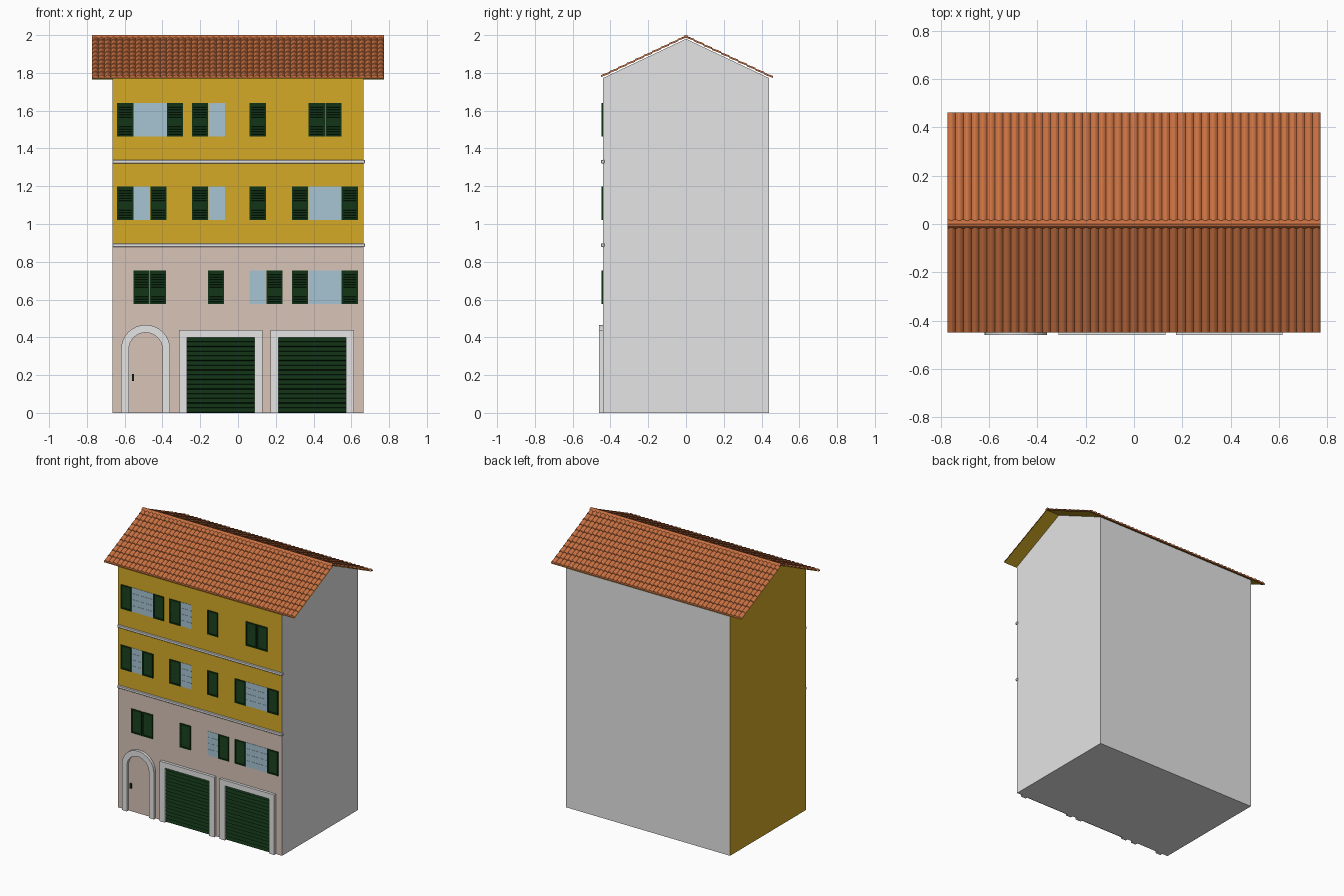
import bpy, bmesh, math

if "Cube" in bpy.data.objects:
    bpy.data.objects.remove(bpy.data.objects["Cube"])

def mat(name, r, g, b):
    m = bpy.data.materials.new(name)
    m.diffuse_color = (r, g, b, 1)
    m.use_nodes = True
    m.node_tree.nodes["Principled BSDF"].inputs["Base Color"].default_value = m.diffuse_color
    return m

GREY = mat("plaster grey", 0.78, 0.78, 0.78)
OCHRE = mat("ochre wall", 0.66, 0.40, 0.02)
PINK = mat("pink beige wall", 0.68, 0.55, 0.47)
GREEN = mat("dark green", 0.005, 0.03, 0.007)
GLASS = mat("pale blue glass", 0.39, 0.56, 0.65)
TILE = mat("terracotta", 0.60, 0.17, 0.055)

HX, HY, BAND1, BAND2 = 0.665, 0.44, 0.888, 1.33
RIDGE, SLOPE = 1.985, 0.472            # underside line of the roof

def finish(name, bm, *mats, fix=True):
    if fix:
        bmesh.ops.recalc_face_normals(bm, faces=bm.faces[:])
    me = bpy.data.meshes.new(name)
    bm.to_mesh(me)
    bm.free()
    for m in mats:
        me.materials.append(m)
    ob = bpy.data.objects.new(name, me)
    bpy.context.collection.objects.link(ob)
    return ob

def box(bm, x0, x1, y0, y1, z0, z1):
    vs = bmesh.ops.create_cube(bm, size=1)["verts"]
    for v in vs:
        v.co.x = x0 if v.co.x < 0 else x1
        v.co.y = y0 if v.co.y < 0 else y1
        v.co.z = z0 if v.co.z < 0 else z1

def louvres(bm, x0, x1, z0, z1, n, yin, yout):
    """Sawtooth slats, each leaning outwards at its lower edge."""
    h = (z1 - z0) / n
    for i in range(n):
        a, b = z0 + i * h, z0 + (i + 1) * h
        prof = [(yin, a), (yout, a + 0.15 * h), (yin, b)]
        L = [bm.verts.new((x0, y, z)) for y, z in prof]
        R = [bm.verts.new((x1, y, z)) for y, z in prof]
        bm.faces.new(L)
        bm.faces.new(R[::-1])
        for k in range(3):
            bm.faces.new((L[k], R[k], R[(k + 1) % 3], L[(k + 1) % 3]))

# ---- house body: gable profile extruded along x, coloured by direction
bm = bmesh.new()
eave = RIDGE - 0.005 - SLOPE * HY
prof = [(-HY, 0), (HY, 0), (HY, eave), (0, RIDGE - 0.005), (-HY, eave), (-HY, BAND1)]
f = bm.faces.new([bm.verts.new((-HX, y, z)) for y, z in prof])
ext = bmesh.ops.extrude_face_region(bm, geom=[f])
for v in ext["geom"]:
    if isinstance(v, bmesh.types.BMVert):
        v.co.x = HX
bmesh.ops.recalc_face_normals(bm, faces=bm.faces[:])
for f in bm.faces:
    if f.normal.x < -0.9:
        f.material_index = 1
    elif f.normal.y < -0.9:
        f.material_index = 1 if f.calc_center_median().z > BAND1 else 2
finish("house_body", bm, GREY, OCHRE, PINK)

# ---- string courses
for i, z in enumerate((BAND1, BAND2)):
    bm = bmesh.new()
    box(bm, -HX, HX + 0.007, -0.45, -0.432, z - 0.01, z + 0.01)
    bmesh.ops.bevel(bm, geom=bm.edges[:], offset=0.003, segments=1, affect='EDGES')
    finish(f"string_course_{i + 1}", bm, GREY)

# ---- door and garage surrounds
def surround(name, outer, inner, y0=-0.46, y1=-0.439):
    bm = bmesh.new()
    rings = [[bm.verts.new((x, y, z)) for x, z in p]
             for p, y in ((outer, y0), (inner, y0), (inner, y1), (outer, y1))]
    for a in range(4):
        p, q = rings[a], rings[(a + 1) % 4]
        for k in range(len(outer) - 1):
            bm.faces.new((p[k], p[k + 1], q[k + 1], q[k]))
    for e in (0, -1):
        bm.faces.new([r[e] for r in rings])
    finish(name, bm, GREY)

def arch(cx, r, spring, n=16):
    pts = [(cx - r * math.cos(math.pi * k / n), spring + r * math.sin(math.pi * k / n))
           for k in range(n + 1)]
    return [(cx - r, 0)] + pts + [(cx + r, 0)]

def portal(x0, x1, z):
    return [(x0, 0), (x0, z), (x1, z), (x1, 0)]

surround("door_surround", arch(-0.489, 0.13, 0.336), arch(-0.489, 0.089, 0.336))
bm = bmesh.new()
box(bm, -0.562, -0.55, -0.45, -0.44, 0.17, 0.205)
finish("door_handle", bm, GREEN)

for i, x in enumerate((-0.312, 0.173)):
    surround(f"garage_surround_{i + 1}", portal(x, x + 0.442, 0.44),
             portal(x + 0.042, x + 0.4, 0.40))
    bm = bmesh.new()
    louvres(bm, x + 0.042, x + 0.4, 0, 0.40, 16, -0.4405, -0.45)
    finish(f"garage_door_{i + 1}", bm, GREEN)

# ---- windows: S = shutter leaf, G = glass leaf
W, H = 0.088, 0.176
ROWS = [(1.464, [(-0.641, "SGGS"), (-0.245, "SG"), (0.061, "S"), (0.373, "SS")]),
        (1.022, [(-0.641, "SGS"), (-0.245, "SG"), (0.061, "S"), (0.284, "SGGS")]),
        (0.577, [(-0.555, "SS"), (-0.16, "S"), (0.061, "GS"), (0.284, "SGGS")])]

def shutter(bm, x, z):
    y0, y1, t = -0.447, -0.44, 0.01
    for a, b in ((x + 0.001, x + t), (x + W - t, x + W - 0.001)):
        box(bm, a, b, y0, y1, z, z + H)
    for c in (z, z + H - t):
        box(bm, x + t, x + W - t, y0, y1, c, c + t)
    louvres(bm, x + t, x + W - t, z + t, z + H - t, 12, -0.4405, -0.4455)

def glass(bm, x, z):
    box(bm, x, x + W, -0.442, -0.44, z, z + H)
    for k in range(1, 4):                       # glazing bars
        c = z + H * k / 4
        box(bm, x, x + W, -0.4435, -0.442, c - 0.002, c + 0.002)

sh, gl = bmesh.new(), bmesh.new()
for z, wins in ROWS:
    for x, leaves in wins:
        for k, c in enumerate(leaves):
            if c == "S":
                shutter(sh, x + k * W, z)
            else:
                glass(gl, x + k * W, z)
finish("shutters", sh, GREEN)
finish("window_panes", gl, GLASS)

# ---- roof: overlapping rows of barrel tiles on an ochre underside
RX, COLS, SEG, N = 0.772, 47, 6, 10
for side, depth, label in ((-1, 0.45, "front"), (1, 0.461, "back")):
    bm = bmesh.new()
    n = COLS * SEG
    for r in range(N):
        d0, d1 = depth * r / N, depth * (r + 1) / N
        lines = []
        for d, lift, amp in ((d0, 0.001, 0.010), (d1, 0.006, 0.010), (d1, 0.0, 0.0)):
            lines.append([bm.verts.new((-RX + 2 * RX * k / n, side * d,
                          RIDGE - SLOPE * d + lift + amp * math.sin(math.pi * (k % SEG) / SEG)))
                          for k in range(n + 1)])
        for a, b in zip(lines, lines[1:]):
            for k in range(n):
                q = (a[k], b[k], b[k + 1], a[k + 1])
                bm.faces.new(q if side < 0 else q[::-1])
    finish(f"roof_tiles_{label}", bm, TILE, fix=False)
    bm = bmesh.new()
    q = [bm.verts.new((x, side * d, RIDGE - 0.003 - SLOPE * d))
         for x, d in ((-RX, 0), (RX, 0), (RX, depth), (-RX, depth))]
    bm.faces.new(q if side < 0 else q[::-1])
    finish(f"roof_underside_{label}", bm, OCHRE, fix=False)

# ---- ridge line of half-round caps
bm = bmesh.new()
pts = [(-0.018, 1.985), (-0.009, 1.997), (0, 2.0), (0.009, 1.997), (0.018, 1.985)]
A = [bm.verts.new((-RX, y, z)) for y, z in pts]
B = [bm.verts.new((RX, y, z)) for y, z in pts]
for k in range(4):
    bm.faces.new((A[k], B[k], B[k + 1], A[k + 1]))
bm.faces.new(A[::-1])
bm.faces.new(B)
finish("roof_ridge", bm, TILE, fix=False)
